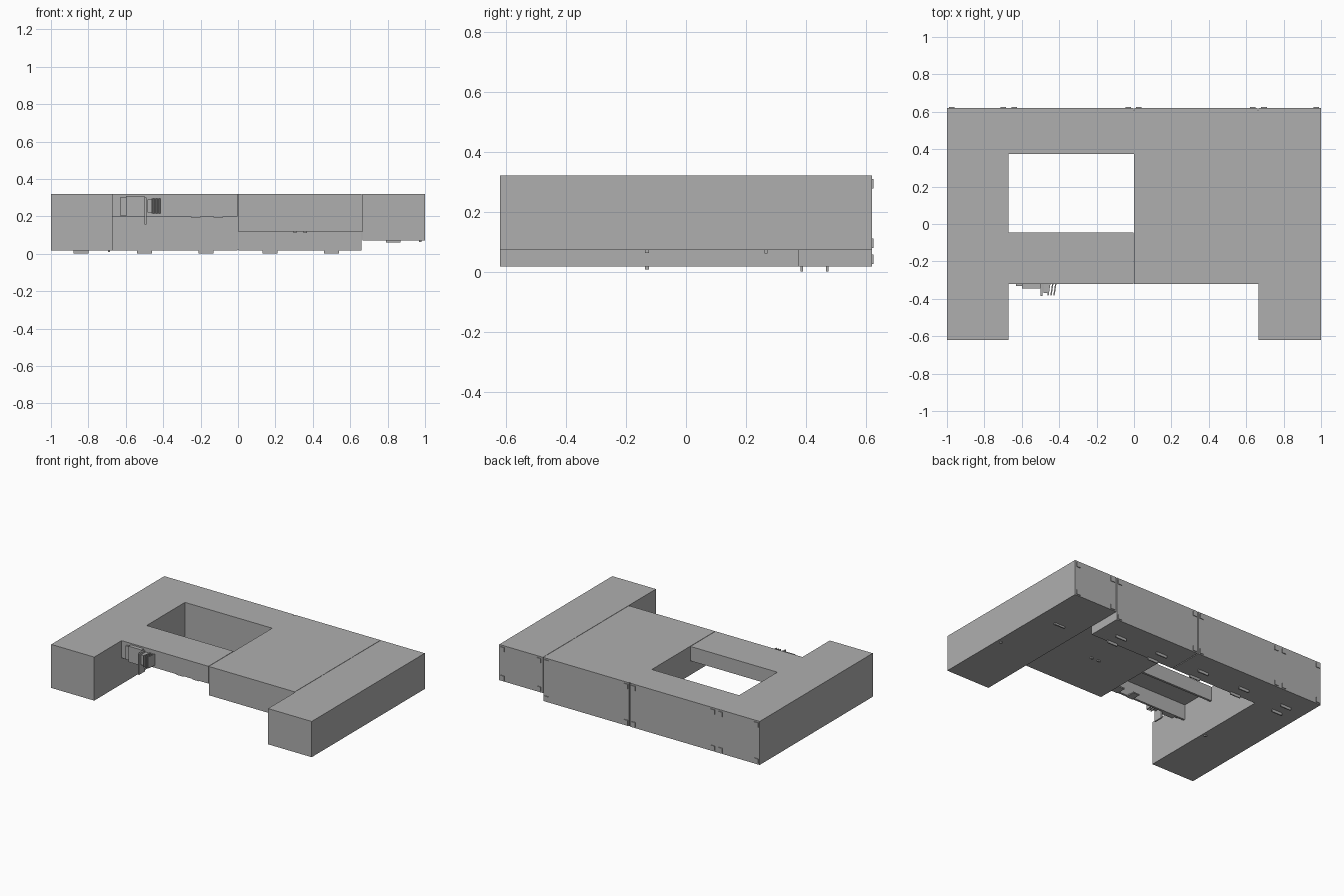
import bpy

cube = bpy.data.objects.get("Cube")
if cube:
    bpy.data.objects.remove(cube, do_unlink=True)

grey = bpy.data.materials.new("plain_grey")
grey.use_nodes = True
COLOUR = (0.43, 0.43, 0.43, 1)
grey.diffuse_color = COLOUR
grey.node_tree.nodes["Principled BSDF"].inputs["Base Color"].default_value = COLOUR


def box(name, x, y, z):
    """Axis-aligned box from (low, high) ranges."""
    lo, hi = zip(x, y, z)
    bpy.ops.mesh.primitive_cube_add(size=1, location=[(a + b) / 2 for a, b in zip(lo, hi)])
    ob = bpy.context.object
    ob.name = name
    ob.scale = [b - a for a, b in zip(lo, hi)]
    bpy.ops.object.transform_apply(location=False, rotation=False, scale=True)
    ob.data.materials.append(grey)
    return ob


def tab(name, x, y, z, sx, sy, sz):
    """Small fitting centred on a point."""
    return box(name, (x - sx / 2, x + sx / 2), (y - sy / 2, y + sy / 2), (z - sz / 2, z + sz / 2))


TOP, BACK, FRONT = 0.32, 0.62, -0.62
BASE = 0.018      # underside of the deep units
MID = -0.32       # front of the middle units

# Main units
box("left_arm", (-1, -0.67), (FRONT, BACK), (BASE, TOP))
box("right_arm", (0.665, 1), (FRONT, BACK), (0.072, TOP))
box("back_left_unit", (-0.67, -0.003), (0.375, BACK), (BASE, TOP))
box("back_right_unit", (0.003, 0.66), (0.375, BACK), (BASE, TOP))
box("centre_unit", (0, 0.66), (MID, 0.375), (0.12, TOP))
box("seam_filler", (0.655, 0.67), (MID, BACK - 0.01), (0.12, TOP - 0.002))
box("back_seam_filler", (-0.005, 0.005), (0.375, BACK - 0.01), (BASE + 0.005, TOP))

# Bridge beside the opening: a shelf with hanging front and rear panels
box("bridge_top", (-0.67, -0.003), (MID, -0.045), (0.305, TOP))
box("bridge_front_panel", (-0.67, -0.003), (MID, MID + 0.015), (0.2, 0.31))
box("bridge_rear_panel", (-0.67, -0.003), (-0.06, -0.045), (0.22, 0.31))

# Bracket hanging on the bridge
box("bracket_plate", (-0.63, -0.52), (MID - 0.012, MID), (0.205, 0.3))
box("bracket_block", (-0.6, -0.5), (MID - 0.025, MID), (0.2, 0.31))
box("bracket_stem", (-0.5, -0.49), (-0.385, MID), (0.155, 0.3))
box("bracket_body", (-0.485, -0.455), (-0.37, MID), (0.22, 0.29))
for i in range(3):
    fin = tab("bracket_fin", -0.455 + i * 0.016, -0.35, 0.255, 0.007, 0.065, 0.08)
    fin.rotation_euler.z = -0.15

# Clips under the units
for x in (-0.84, -0.5, -0.17, 0.17, 0.5):
    for y in (0.385, 0.47):
        tab("base_clip", x, y, 0.011, 0.08, 0.008, 0.022)
tab("right_arm_clip", 0.83, 0.267, 0.067, 0.08, 0.01, 0.014)
tab("right_arm_side_clip", 0.975, -0.13, 0.068, 0.012, 0.014, 0.012)
tab("left_arm_side_clip", -0.69, -0.13, 0.014, 0.012, 0.014, 0.012)
for x in (0.305, 0.36):
    tab("centre_clip", x, 0.02, 0.116, 0.018, 0.012, 0.01)
for x in (-0.225, -0.105):
    tab("bridge_clip", x, MID + 0.04, 0.197, 0.05, 0.07, 0.008)

# Clips on the back, upper and lower
for x in (-0.975, -0.7, -0.64, -0.03, 0.025, 0.635, 0.695, 0.975):
    low = 0.095 if x > 0.66 else 0.042
    for z in (0.293, low):
        tab("back_clip", x, BACK + 0.002, z, 0.03, 0.006, 0.032)
